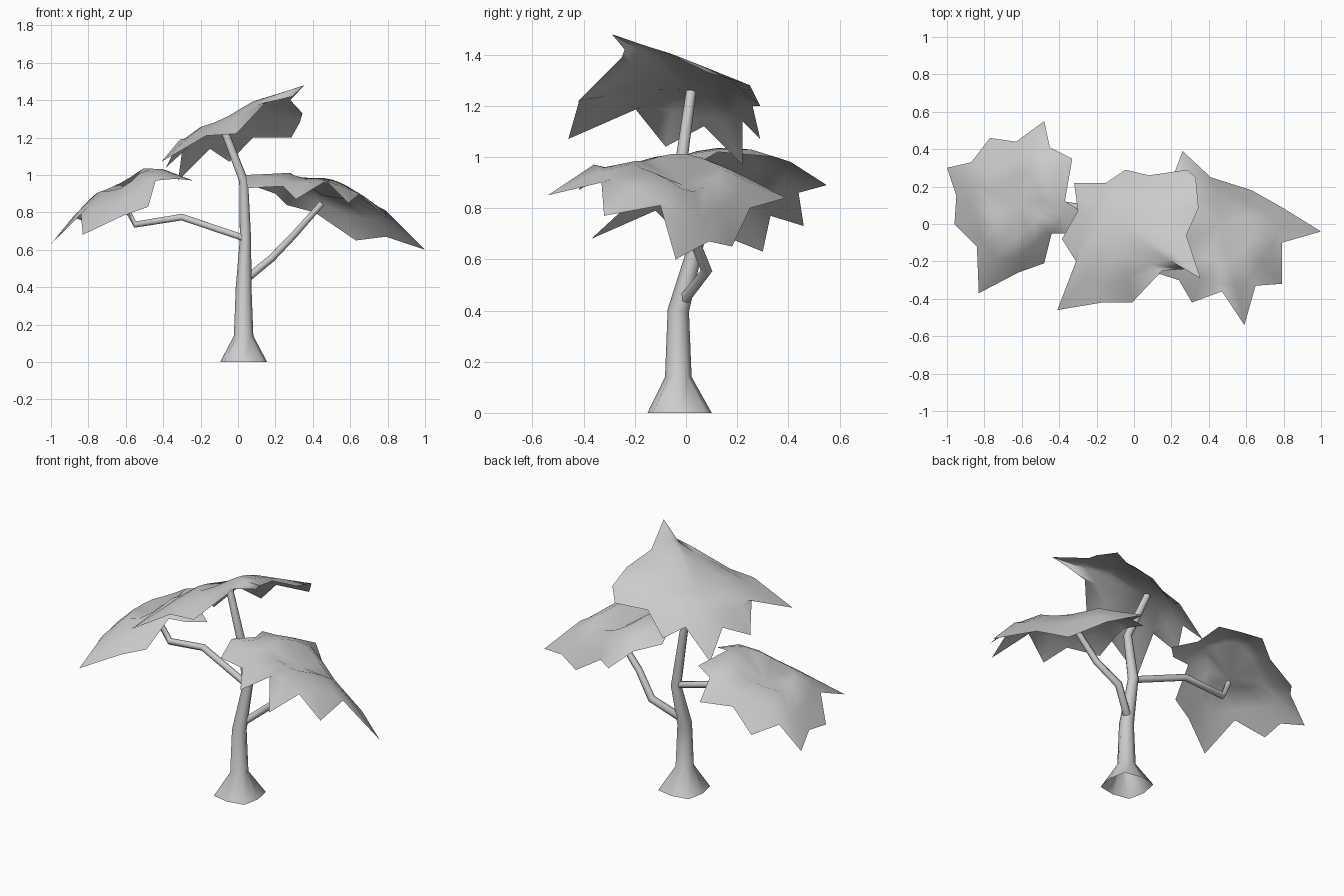
import bpy, bmesh, math
from mathutils import Vector

if "Cube" in bpy.data.objects:
    bpy.data.objects.remove(bpy.data.objects["Cube"])


def finish(name, bm):
    me = bpy.data.meshes.new(name)
    bm.to_mesh(me)
    bm.free()
    ob = bpy.data.objects.new(name, me)
    bpy.context.collection.objects.link(ob)
    bpy.context.view_layer.objects.active = ob
    ob.select_set(True)
    bpy.ops.object.shade_smooth_by_angle(angle=math.radians(70))
    ob.select_set(False)
    return ob


def limb(name, path, sides, flare=False):
    """Tapered tube through (x, y, z, radius) points."""
    bm = bmesh.new()
    pts = [Vector(p[:3]) for p in path]
    rings = []
    for i, p in enumerate(pts):
        t = pts[min(i + 1, len(pts) - 1)] - pts[max(i - 1, 0)]
        if flare and i < 2:
            t = Vector((0, 0, 1))
        t.normalize()
        u = Vector((0, 1, 0))
        u = (u - t * u.dot(t)).normalized()
        v = t.cross(u)
        ring = []
        for k in range(sides):
            a = math.tau * k / sides
            r = path[i][3]
            if flare and i == 0:
                r *= 1.1 if k % 2 else 0.93      # root lobes
            ring.append(bm.verts.new(p + (u * math.cos(a) + v * math.sin(a)) * r))
        rings.append(ring)
    for a, b in zip(rings, rings[1:]):
        for k in range(sides):
            n = (k + 1) % sides
            bm.faces.new((a[k], a[n], b[n], b[k]))
    if not flare:
        bm.faces.new(rings[0])
    bm.faces.new(rings[-1])
    bmesh.ops.recalc_face_normals(bm, faces=bm.faces)
    return finish(name, bm)


def canopy(name, centre, crown, outline, bulge):
    """Thin leaf sheet: dimple at the branch tip, domed rings, jagged rim."""
    bm = bmesh.new()
    c = Vector((centre[0], centre[1], crown))
    rim = [Vector(p) for p in outline]
    n = len(rim)
    top = bm.verts.new(centre)
    rings = []
    for t, lift in ((0.45, bulge), (0.75, bulge * .75)):
        ring = []
        for i in range(n):
            avg = (rim[i - 1] + rim[i] * 2 + rim[(i + 1) % n]) / 4
            p = c.lerp(avg, t)
            p.z += lift
            ring.append(bm.verts.new(p))
        rings.append(ring)
    rings.append([bm.verts.new(p) for p in rim])
    for i in range(n):
        j = (i + 1) % n
        bm.faces.new((top, rings[0][i], rings[0][j]))
        for a, b in zip(rings, rings[1:]):
            bm.faces.new((a[i], b[i], b[j]))
            bm.faces.new((a[i], b[j], a[j]))
    bm.normal_update()
    if sum(f.normal.z for f in bm.faces) < 0:
        bmesh.ops.reverse_faces(bm, faces=bm.faces)
    return finish(name, bm)


# Trunk with flared root and the two side branches
limb("trunk", [(.03, -.025, 0, .135), (.03, -.03, .14, .052), (.03, -.03, .4, .042),
               (.04, .04, .66, .03), (.03, -.02, .97, .024), (-.08, .02, 1.255, .02)], 8, True)
limb("left_branch", [(.04, .03, .66, .02), (-.3, .09, .775, .02),
                     (-.55, .12, .735, .02), (-.61, .1, .85, .017)], 6)
limb("right_branch", [(.04, -.01, .44, .024), (.18, .08, .555, .023),
                      (.30, .03, .68, .021), (.45, .02, .85, .018)], 6)

# Leaf canopies
canopy("left_canopy", (-.62, .1, .88), .98, [
    (-1, .3, .63), (-.87, .33, .77), (-.77, .46, .73), (-.63, .44, .86),
    (-.48, .55, .89), (-.45, .41, .98), (-.33, .35, 1.0), (-.37, .12, 1.02),
    (-.24, .04, .97), (-.33, -.05, .98), (-.44, -.05, .97), (-.48, -.21, .83),
    (-.62, -.26, .78), (-.83, -.37, .68), (-.84, -.12, .79), (-.96, 0, .67),
    (-.95, .15, .69)], .045)
canopy("right_canopy", (.45, -.01, .89), .96, [
    (.26, .39, .84), (.41, .25, .8), (.63, .18, .65), (.79, .09, .67),
    (1, -.04, .6), (.79, -.1, .81), (.79, -.32, .77), (.65, -.33, .9),
    (.59, -.54, .85), (.47, -.36, .97), (.31, -.42, .87), (.24, -.3, .94),
    (.05, -.24, .93), (.04, -.12, 1.0), (.1, .03, .97), (.06, .15, .95),
    (.2, .23, .9)], .045)
canopy("top_canopy", (-.08, .0, 1.265), 1.29, [
    (-.41, -.46, 1.07), (-.17, -.42, 1.21), (-.01, -.42, 1.22), (.15, -.25, 1.39),
    (.29, -.24, 1.42), (.355, -.29, 1.48), (.28, -.06, 1.4), (.345, .085, 1.33),
    (.33, .25, 1.28), (.285, .29, 1.2), (.08, .26, 1.2), (-.045, .29, 1.07),
    (-.15, .22, 1.14), (-.32, .22, .97), (-.3, .07, 1.12), (-.385, -.08, 1.04),
    (-.31, -.2, 1.19)], .04)
